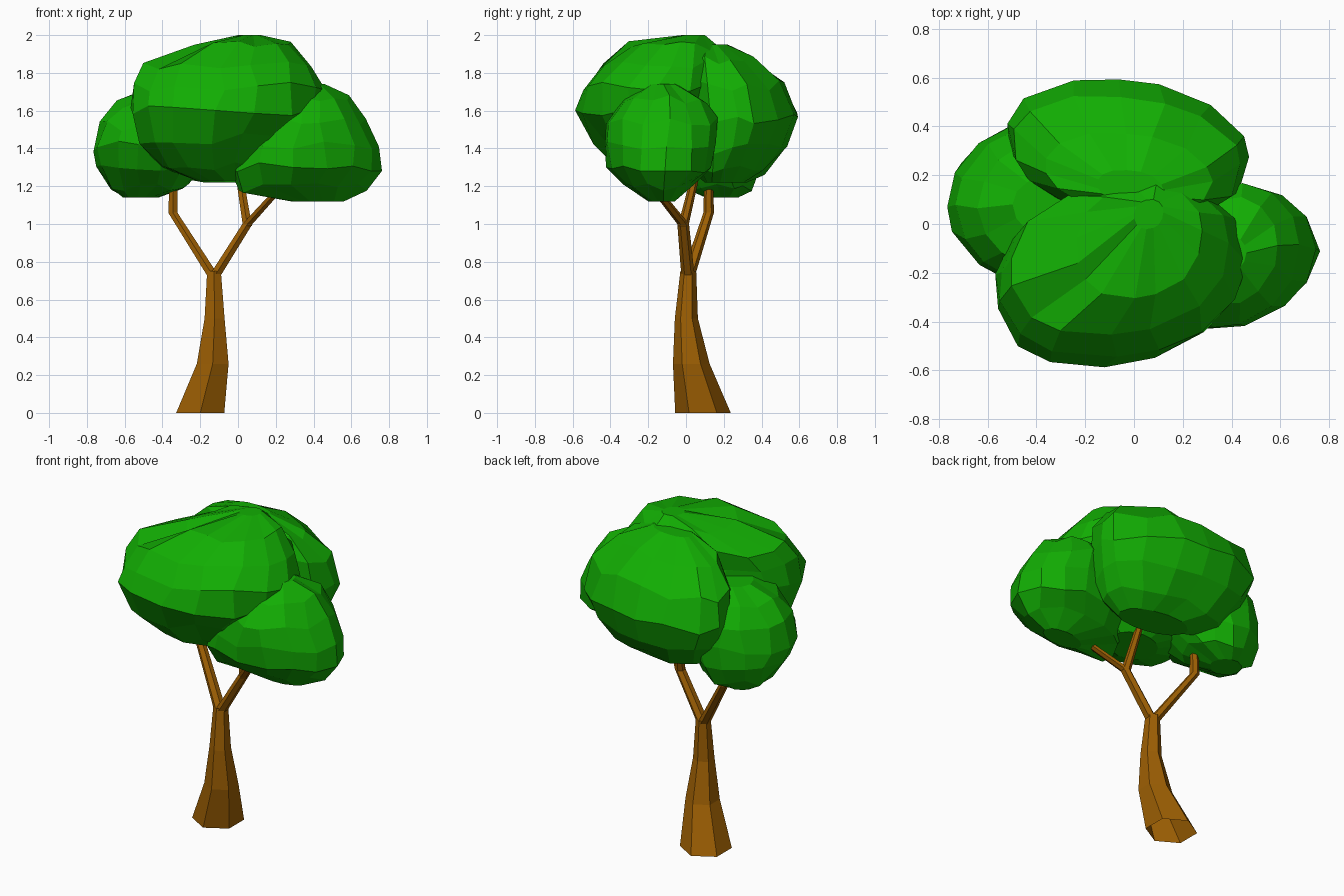
import bpy, bmesh, math, random

random.seed(4)


def material(name, color):
    m = bpy.data.materials.new(name)
    m.diffuse_color = (*color, 1)
    return m


LEAF = material("leaf_green", (0.006, 0.42, 0.001))
BARK = material("bark_brown", (0.34, 0.115, 0.001))


def loft(name, rings, mat, capped=True):
    """Skin a stack of equal-length point rings; capped closes both ends."""
    bm = bmesh.new()
    loops = [[bm.verts.new(p) for p in ring] for ring in rings]
    n = len(loops[0])
    for a, b in zip(loops, loops[1:]):
        for i in range(n):
            j = (i + 1) % n
            bm.faces.new((a[i], a[j], b[j], b[i]))
    if capped:
        bm.faces.new(loops[0][::-1])
        bm.faces.new(loops[-1])
    bmesh.ops.recalc_face_normals(bm, faces=bm.faces)
    mesh = bpy.data.meshes.new(name)
    bm.to_mesh(mesh)
    bm.free()
    mesh.materials.append(mat)
    ob = bpy.data.objects.new(name, mesh)
    bpy.context.collection.objects.link(ob)
    return ob


def limb(name, path, sides=6):
    """Tapered open-ended limb; path holds (x, y, z, radius)."""
    angles = [math.tau * (i + 0.5) / sides for i in range(sides)]
    loft(name, [[(x + r * math.cos(a), y + r * math.sin(a), z) for a in angles]
                for x, y, z, r in path], BARK, capped=False)


def clump(name, levels, skew=0.0, power=2.2, sides=15):
    """Faceted leaf clump; levels hold (z, x min, x max, y min, y max)."""
    rings = []
    for k, (z, x0, x1, y0, y1) in enumerate(levels):
        cx, cy, rx, ry = (x0 + x1) / 2, (y0 + y1) / 2, (x1 - x0) / 2, (y1 - y0) / 2
        inner = 0 < k < len(levels) - 1
        ring = []
        for i in range(sides):
            a = math.tau * (i + random.uniform(-0.18, 0.18)) / sides
            c, s = math.cos(a), math.sin(a)
            f = (abs(c) ** power + abs(s) ** power) ** (-1 / power)
            f *= random.uniform(0.985, 1.015)
            dz = random.uniform(-0.03, 0.03) if inner else 0
            x = cx + rx * c * f
            ring.append((x, cy + ry * s * f + skew * (x - cx), z + dz))
        rings.append(ring)
    loft(name, rings, LEAF)


# Trunk and branches
limb("trunk", [(-0.2, 0.09, 0, 0.147), (-0.134, 0.028, 0.26, 0.097),
               (-0.124, 0.002, 0.5, 0.061), (-0.127, 0.012, 0.75, 0.042)])
limb("left_branch", [(-0.135, 0.014, 0.73, 0.035), (-0.345, 0.12, 1.06, 0.028),
                     (-0.34, 0.12, 1.3, 0.022)])
limb("right_branch", [(-0.12, 0.01, 0.73, 0.035), (0.05, -0.015, 1.0, 0.031),
                      (0.25, -0.19, 1.22, 0.025)])
limb("middle_branch", [(0.05, -0.015, 0.99, 0.028), (0.0, 0.06, 1.3, 0.021)])

# Leaf clumps
clump("front_leaves", [
    (1.23, -0.22, 0.10, -0.22, 0.05), (1.31, -0.41, 0.22, -0.35, 0.10),
    (1.45, -0.53, 0.32, -0.49, 0.13), (1.60, -0.57, 0.41, -0.58, 0.14),
    (1.73, -0.55, 0.46, -0.54, 0.15), (1.85, -0.51, 0.39, -0.45, 0.17),
    (1.94, -0.24, 0.28, -0.30, 0.16), (2.00, 0.00, 0.12, -0.02, 0.10)], skew=0.11)
clump("back_leaves", [
    (1.22, -0.18, 0.25, 0.10, 0.32), (1.28, -0.36, 0.36, 0.06, 0.42),
    (1.40, -0.47, 0.43, 0.03, 0.53), (1.56, -0.52, 0.47, 0.03, 0.59),
    (1.73, -0.50, 0.44, 0.03, 0.52), (1.87, -0.36, 0.32, 0.04, 0.37),
    (1.95, -0.15, 0.12, 0.08, 0.22)], skew=-0.1)
clump("left_leaves", [
    (1.14, -0.61, -0.42, 0.10, 0.28), (1.20, -0.69, -0.26, -0.02, 0.35),
    (1.30, -0.75, -0.18, -0.16, 0.40), (1.41, -0.77, -0.13, -0.24, 0.41),
    (1.52, -0.73, -0.13, -0.24, 0.39), (1.63, -0.64, -0.17, -0.18, 0.33),
    (1.71, -0.50, -0.22, -0.05, 0.20)], power=1.8, sides=14)
clump("right_leaves", [
    (1.12, 0.28, 0.56, -0.20, -0.06), (1.19, 0.00, 0.68, -0.33, 0.04),
    (1.30, -0.05, 0.76, -0.42, 0.13), (1.42, -0.01, 0.75, -0.43, 0.16),
    (1.55, 0.10, 0.68, -0.42, 0.17), (1.66, 0.20, 0.59, -0.33, 0.11),
    (1.74, 0.33, 0.46, -0.20, -0.05)], skew=0.1, power=1.95, sides=14)
